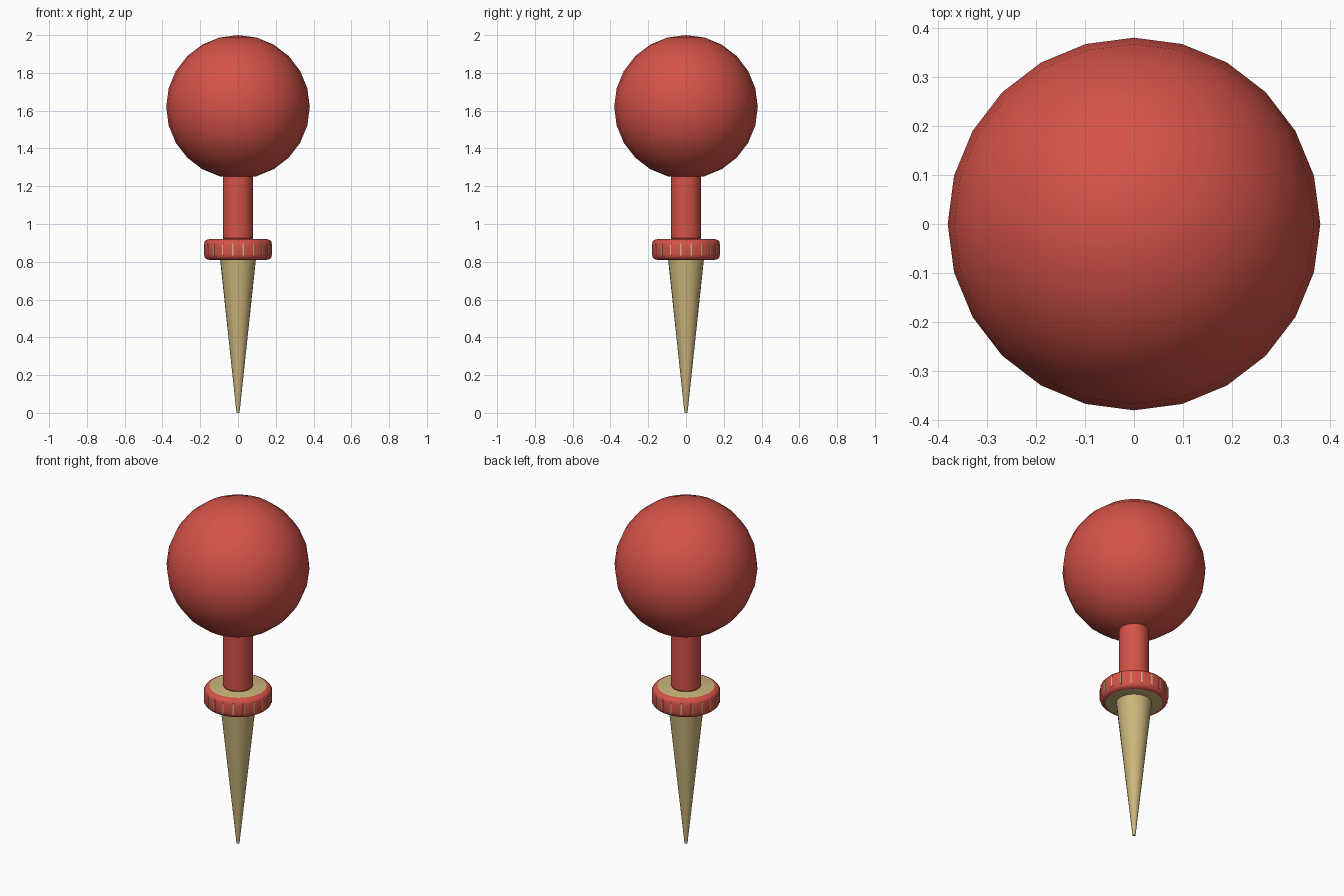
import bpy, bmesh, math
from mathutils import Matrix

if "Cube" in bpy.data.objects:
    bpy.data.objects.remove(bpy.data.objects["Cube"])


def material(name, color):
    m = bpy.data.materials.new(name)
    m.diffuse_color = (*color, 1)
    m.use_nodes = True
    m.node_tree.nodes["Principled BSDF"].inputs["Base Color"].default_value = m.diffuse_color
    return m


RED = material("red", (0.66, 0.085, 0.065))
TAN = material("tan", (0.60, 0.47, 0.20))


def add_object(name, bm, mats, smooth=True):
    bmesh.ops.recalc_face_normals(bm, faces=bm.faces)
    me = bpy.data.meshes.new(name)
    bm.to_mesh(me)
    bm.free()
    for m in mats:
        me.materials.append(m)
    ob = bpy.data.objects.new(name, me)
    bpy.context.collection.objects.link(ob)
    if smooth:
        bpy.ops.object.select_all(action='DESELECT')
        ob.select_set(True)
        bpy.context.view_layer.objects.active = ob
        bpy.ops.object.shade_smooth_by_angle(angle=math.radians(35))
    return ob


def lathe(name, profile, sides, mats, cap_index=0):
    """Revolve (radius, z) points around z and close both ends."""
    bm = bmesh.new()
    rings = [[bm.verts.new((r * math.cos(2 * math.pi * i / sides),
                            r * math.sin(2 * math.pi * i / sides), z))
              for i in range(sides)] for r, z in profile]
    for a, b in zip(rings, rings[1:]):
        for i in range(sides):
            j = (i + 1) % sides
            bm.faces.new((a[i], a[j], b[j], b[i]))
    for ring in (rings[0], rings[-1]):
        bm.faces.new(ring).material_index = cap_index
    return add_object(name, bm, mats)


# round head
bm = bmesh.new()
bmesh.ops.create_uvsphere(bm, u_segments=24, v_segments=12, radius=0.38,
                          matrix=Matrix.Translation((0, 0, 1.62)))
add_object("ball_head", bm, [RED])

# neck with a slightly eased lower edge
lathe("neck", [(0.072, 0.915), (0.08, 0.926), (0.08, 1.26)], 24, [RED])

# collar: rounded red rim, tan flat faces
R, B, LOW, HIGH = 0.18, 0.028, 0.81, 0.92
arc = [math.radians(a) for a in (-90, -60, -30, 0)]
profile = [(R - B + B * math.cos(a), LOW + B + B * math.sin(a)) for a in arc]
profile += [(r, LOW + HIGH - z) for r, z in reversed(profile)]
lathe("collar", profile, 40, [RED, TAN], cap_index=1)

# thin tan marks around the collar rim
bm = bmesh.new()
for i in range(20):
    turn = Matrix.Rotation(math.radians(9 + 18 * i), 4, 'Z')
    place = Matrix.Translation((R - 0.001, 0, (LOW + HIGH) / 2))
    size = Matrix.Diagonal((0.006, 0.007, 0.066, 1))
    bmesh.ops.create_cube(bm, size=1, matrix=turn @ place @ size)
add_object("collar_marks", bm, [TAN], smooth=False)

# tapered spike
lathe("spike", [(0.008, 0), (0.095, 0.815)], 24, [TAN])
